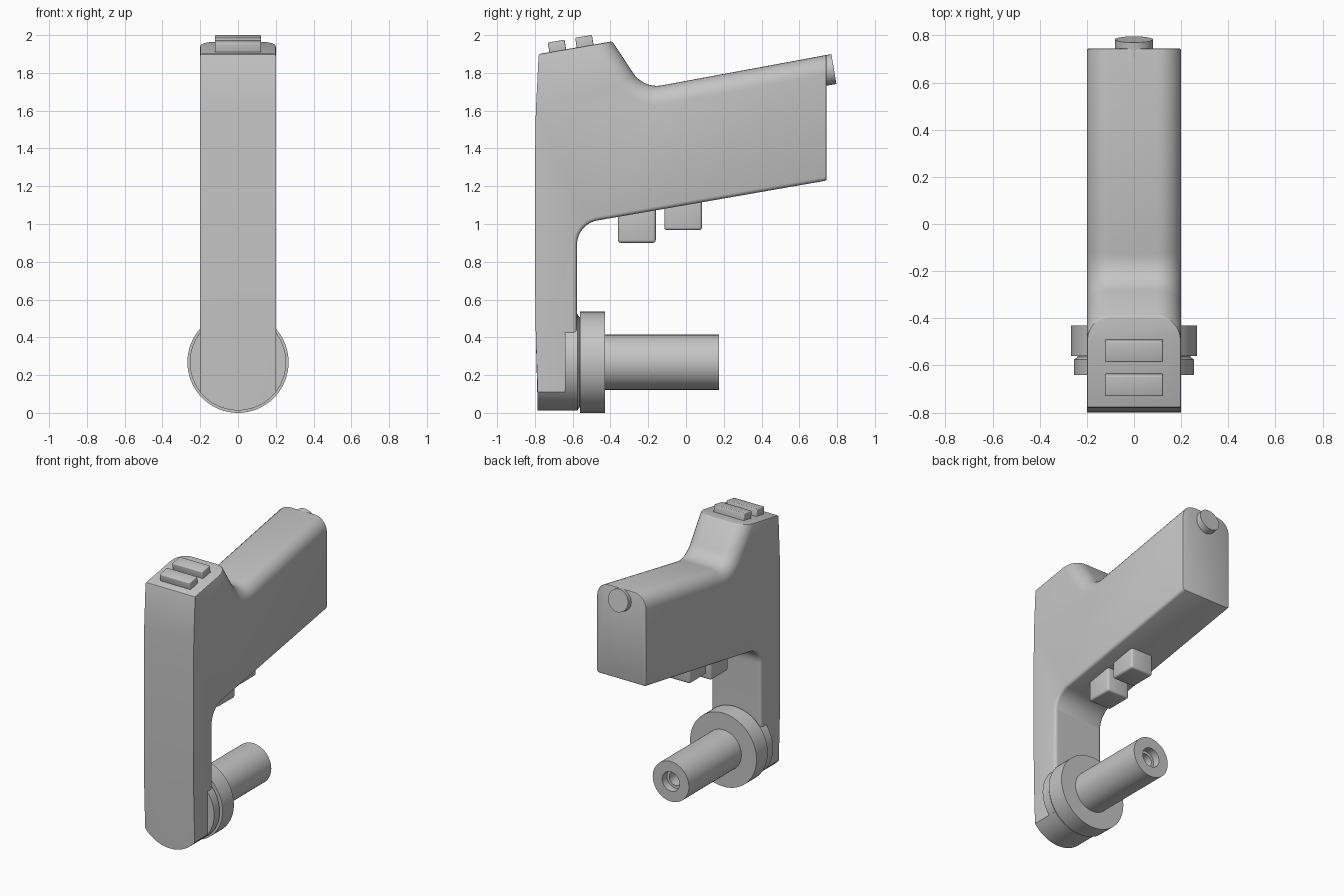
import bpy, bmesh, math
from mathutils import Matrix, Vector

old = bpy.data.objects.get("Cube")
if old:
    bpy.data.objects.remove(old)

grey = bpy.data.materials.new("plain_grey")
grey.use_nodes = True
grey.diffuse_color = (0.56, 0.56, 0.56, 1)
grey.node_tree.nodes["Principled BSDF"].inputs["Base Color"].default_value = grey.diffuse_color

AXIS_Z = 0.268      # height of the shaft axis
HALF = 0.2          # half width of the body
FOOT_R = 0.255      # radius of the round foot and the flange
FOOT_Z = AXIS_Z - math.sqrt(FOOT_R ** 2 - HALF ** 2)
TILT = math.radians(9.5)


def finish(bm, name, angle=32):
    bmesh.ops.recalc_face_normals(bm, faces=bm.faces)
    mesh = bpy.data.meshes.new(name)
    bm.to_mesh(mesh)
    bm.free()
    ob = bpy.data.objects.new(name, mesh)
    bpy.context.collection.objects.link(ob)
    mesh.materials.append(grey)
    bpy.ops.object.select_all(action="DESELECT")
    ob.select_set(True)
    bpy.context.view_layer.objects.active = ob
    bpy.ops.object.shade_smooth_by_angle(angle=math.radians(angle))


def fillet(before, corner, after, radius, steps=10):
    """Round a profile corner with an arc."""
    p = Vector(corner)
    a = (Vector(before) - p).normalized()
    b = (Vector(after) - p).normalized()
    half = a.angle(b) / 2
    centre = p + (a + b).normalized() * radius / math.sin(half)
    start = (p + a * radius / math.tan(half) - centre).normalized()
    end = (p + b * radius / math.tan(half) - centre).normalized()
    return [tuple(centre + start.slerp(end, i / steps) * radius) for i in range(steps + 1)]


def box(name, size, centre, tilt=0, bevel=0.015):
    bm = bmesh.new()
    bmesh.ops.create_cube(bm, size=1)
    bmesh.ops.scale(bm, vec=size, verts=bm.verts)
    bmesh.ops.bevel(bm, geom=bm.edges[:], offset=bevel, segments=3, profile=0.5, affect="EDGES")
    bm.transform(Matrix.Translation(centre) @ Matrix.Rotation(tilt, 4, "X"))
    finish(bm, name)


def lathe(name, profile, centre, tilt=0, steps=64):
    """Spin (radius, distance) points around the y axis."""
    bm = bmesh.new()
    verts = [bm.verts.new((r, y, 0)) for r, y in profile]
    edges = [bm.edges.new(pair) for pair in zip(verts, verts[1:])]
    bmesh.ops.spin(bm, geom=verts + edges, axis=(0, 1, 0), cent=(0, 0, 0),
                   angle=math.tau, steps=steps)
    bmesh.ops.remove_doubles(bm, verts=bm.verts, dist=0.0001)
    bm.transform(Matrix.Translation(centre) @ Matrix.Rotation(tilt, 4, "X"))
    finish(bm, name)


# Body side outline (y, z), extruded across the width
tower_back, rear_top, rear_low = (-0.39, 1.967), (0.745, 1.895), (0.745, 1.23)
foot_back = (-0.577, FOOT_Z)
front = [(-0.785, FOOT_Z), (-0.795, 0.4), (-0.8, 0.75), (-0.8, 1.3), (-0.795, 1.6), (-0.78, 1.9)]
valley = fillet(tower_back, (-0.225, 1.716), rear_top, 0.15)
armpit = fillet(rear_low, (-0.577, 1.0), foot_back, 0.13)
outline = front + [tower_back] + valley + [rear_top, rear_low] + armpit + [foot_back]

bm = bmesh.new()
right, left = ([bm.verts.new((x, y, z)) for y, z in outline] for x in (-HALF, HALF))
bm.faces.new(right)
bm.faces.new(left[::-1])
for i in range(len(outline)):
    bm.faces.new((right[i - 1], right[i], left[i], left[i - 1]))
bmesh.ops.recalc_face_normals(bm, faces=bm.faces)


def chain(points):
    """Side edges that run along consecutive outline points."""
    pairs = [(Vector(a), Vector(b)) for a, b in zip(points, points[1:])]
    found = []
    for e in bm.edges:
        p, q = (Vector(v.co.yz) for v in e.verts)
        if any(((p - a).length < 1e-4 and (q - b).length < 1e-4) or
               ((p - b).length < 1e-4 and (q - a).length < 1e-4) for a, b in pairs):
            found.append(e)
    return found


# Broad rounding on the back, narrow rounding underneath
bmesh.ops.bevel(bm, geom=chain([tower_back] + valley + [rear_top]), offset=0.1,
                segments=8, profile=0.5, affect="EDGES")
bmesh.ops.bevel(bm, geom=chain([rear_low] + armpit + [foot_back]), offset=0.02,
                segments=3, profile=0.5, affect="EDGES")

# Small rounding around the rear face and tower top
rims = []
for e in bm.edges:
    if e.calc_face_angle(0) > 0.6:
        at_rear = all(v.co.y > 0.744 for v in e.verts)
        at_top = all(v.co.z > 1.89 and v.co.y < -0.38 for v in e.verts)
        if at_rear or at_top:
            rims.append(e)
bmesh.ops.bevel(bm, geom=rims, offset=0.009, segments=2, profile=0.5,
                affect="EDGES", clamp_overlap=True)

# Round foot: slice the low faces, then drop the bottom edge onto an arc
for i in range(1, 24):
    low = [f for f in bm.faces if min(v.co.z for v in f.verts) < FOOT_Z + 0.001]
    geom = set(low)
    for f in low:
        geom.update(f.edges, f.verts)
    x = HALF * (i / 12 - 1)
    bmesh.ops.bisect_plane(bm, geom=list(geom), dist=1e-5, plane_co=(x, 0, 0), plane_no=(1, 0, 0))
for v in bm.verts:
    if v.co.z < FOOT_Z + 0.001:
        v.co.z = AXIS_Z - math.sqrt(FOOT_R ** 2 - v.co.x ** 2)
finish(bm, "body")

# Flange, collar and hollow-ended shaft
hub = (0, 0, AXIS_Z)
lathe("flange", [(0, -0.64), (FOOT_R, -0.64), (FOOT_R, -0.575), (0.24, -0.565), (0.24, -0.55), (0, -0.55)], hub)
lathe("collar", [(0, -0.56), (0.268, -0.56), (0.268, -0.43), (0, -0.43)], hub)
lathe("shaft", [(0, -0.44), (0.146, -0.44), (0.146, 0.175), (0.07, 0.175), (0.07, 0.12),
                (0.05, 0.12), (0.05, 0), (0, 0)], hub)

# Rear button
lathe("rear_button", [(0, -0.06), (0.08, -0.06), (0.08, 0), (0, 0)], (0, 0.783, 1.82), TILT)

# Top keys and finger triggers
for name, y, z in (("front_top_key", -0.682, 1.936), ("rear_top_key", -0.537, 1.961)):
    box(name, (0.245, 0.09, 0.065), (0, y, z), TILT, 0.006)
for name, y, low in (("front_trigger", -0.26, 0.9), ("rear_trigger", -0.015, 0.967)):
    box(name, (0.18, 0.2, 0.25), (0, y, low + 0.125))
